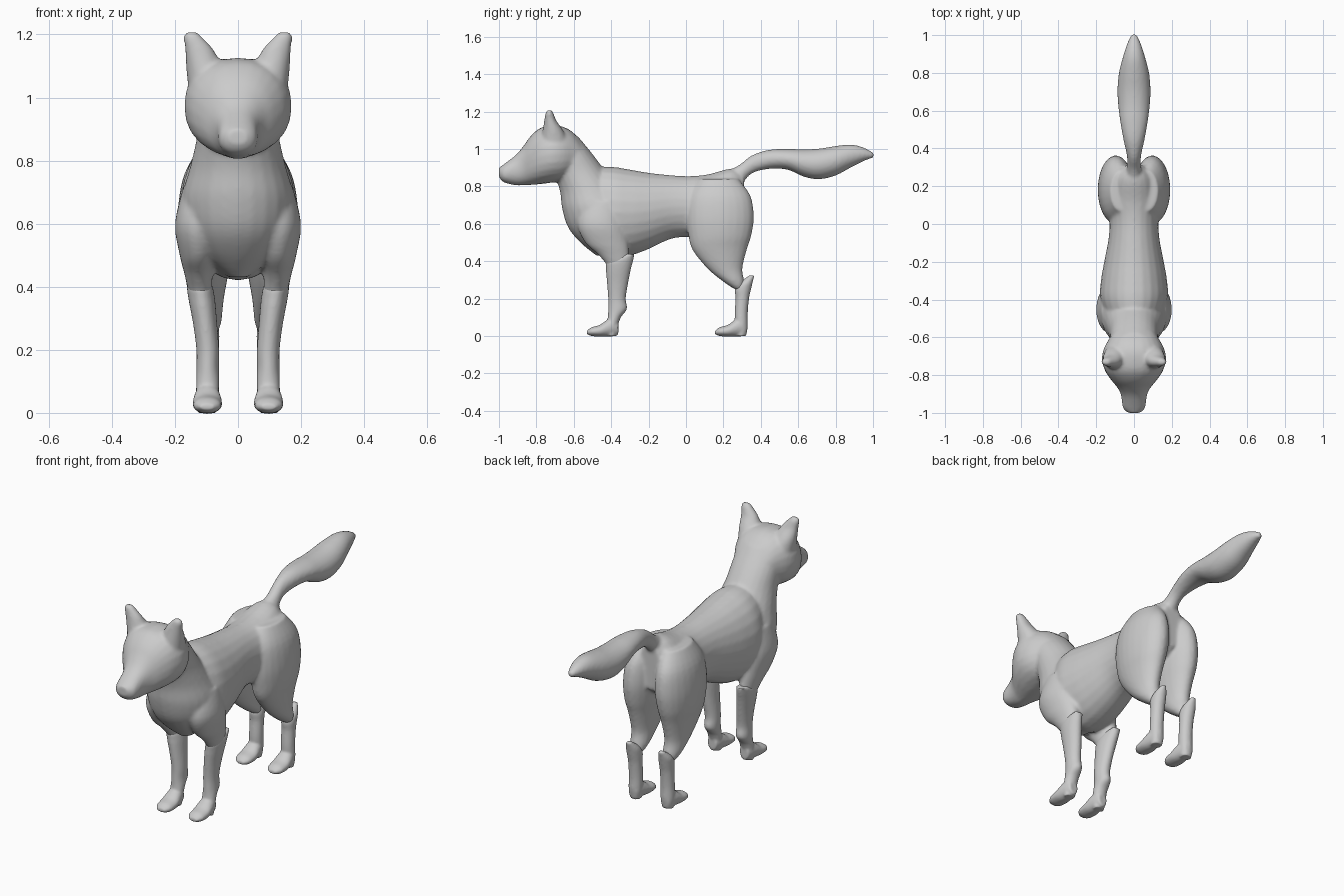
import bpy, bmesh, math

fur = bpy.data.materials.new("grey fur")
fur.diffuse_color = (0.6, 0.6, 0.6, 1)


def spline(rows, steps=4):
    """Smooth a list of section rows with a Catmull-Rom curve."""
    out = []
    for i in range(len(rows) - 1):
        p0, p1, p2 = rows[max(i - 1, 0)], rows[i], rows[i + 1]
        p3 = rows[min(i + 2, len(rows) - 1)]
        for s in range(steps):
            t = s / steps
            out.append([0.5 * (2 * b + (c - a) * t + (2 * a - 5 * b + 4 * c - d) * t * t
                               + (3 * b - a - 3 * c + d) * t ** 3)
                        for a, b, c, d in zip(p0, p1, p2, p3)])
    return out + [list(rows[-1])]


def loft(bm, axis, rows, side=1, n=24, power=1.0):
    """Oval sections along y or z; row = (position, low, high, x centre, half width)."""
    rings = []
    for t, lo, hi, xc, hw in spline(rows):
        ring = []
        for k in range(n):
            a = 2 * math.pi * k / n
            c, s = math.cos(a), math.sin(a)
            x = side * (xc + hw * math.copysign(abs(c) ** power, c))
            v = (lo + hi) / 2 + (hi - lo) / 2 * math.copysign(abs(s) ** power, s)
            ring.append(bm.verts.new((x, t, v) if axis == 'y' else (x, v, t)))
        rings.append(ring)
    for a, b in zip(rings, rings[1:]):
        for k in range(n):
            j = (k + 1) % n
            bm.faces.new((a[k], a[j], b[j], b[k]))
    bm.faces.new(rings[0][::-1])
    bm.faces.new(rings[-1])


def finish(name, bm, voxel, smooth):
    """Fuse overlapping lofts into one smooth skin."""
    bmesh.ops.recalc_face_normals(bm, faces=bm.faces[:])
    me = bpy.data.meshes.new(name)
    bm.to_mesh(me)
    bm.free()
    me.materials.append(fur)
    ob = bpy.data.objects.new(name, me)
    bpy.context.collection.objects.link(ob)
    r = ob.modifiers.new("fuse", 'REMESH')
    r.mode = 'VOXEL'
    r.voxel_size = voxel
    r.use_smooth_shade = True
    s = ob.modifiers.new("soften", 'SMOOTH')
    s.factor = 0.5
    s.iterations = smooth


# ---- body: torso, chest and neck, head, tail, ears, upper legs ----
body = bmesh.new()
loft(body, 'y', [(-.52, .50, .90, 0, .13), (-.40, .425, .905, 0, .178), (-.30, .43, .89, 0, .175),
                 (-.20, .465, .873, 0, .158), (-.08, .52, .86, 0, .135), (.02, .53, .855, 0, .13),
                 (.12, .54, .865, 0, .14), (.24, .57, .895, 0, .115), (.31, .62, .87, 0, .06)])
# chest and neck
loft(body, 'z', [(.43, -.48, -.36, 0, .03), (.50, -.565, -.3, 0, .12), (.58, -.63, -.27, 0, .165),
                 (.68, -.662, -.28, 0, .178), (.78, -.675, -.35, 0, .152), (.88, -.71, -.43, 0, .13),
                 (.98, -.75, -.505, 0, .125), (1.07, -.76, -.58, 0, .11)])
# head with muzzle
loft(body, 'y', [(-1.0, .85, .90, 0, .03), (-.975, .822, .918, 0, .058), (-.91, .806, .968, 0, .068),
                 (-.87, .806, 1.015, 0, .085), (-.83, .808, 1.07, 0, .118), (-.78, .812, 1.112, 0, .152),
                 (-.72, .82, 1.125, 0, .17), (-.66, .83, 1.12, 0, .16), (-.6, .86, 1.085, 0, .127),
                 (-.54, .90, 1.01, 0, .09)], power=.9)
# tail
loft(body, 'y', [(.18, .78, .865, 0, .05), (.28, .80, .912, 0, .04), (.35, .868, .965, 0, .036),
                 (.44, .893, .995, 0, .055), (.54, .89, 1.0, 0, .073), (.63, .852, .998, 0, .084),
                 (.71, .838, 1.002, 0, .088), (.80, .858, 1.016, 0, .08), (.88, .90, 1.024, 0, .06),
                 (.95, .935, 1.008, 0, .038), (1.005, .955, .978, 0, .014)])
for side in (-1, 1):
    # ear
    loft(body, 'z', [(1.0, -.78, -.62, .095, .06), (1.09, -.768, -.652, .106, .058),
                     (1.15, -.758, -.692, .122, .046), (1.19, -.752, -.708, .142, .031),
                     (1.207, -.745, -.718, .147, .02)], side)
    # thigh
    loft(body, 'z', [(.25, .26, .31, .095, .03), (.29, .20, .312, .098, .046), (.36, .115, .302, .1, .055),
                     (.46, .035, .325, .1, .073), (.54, .012, .35, .1, .088), (.64, .0, .363, .096, .095),
                     (.75, .015, .345, .09, .083), (.84, .07, .28, .07, .055)], side)
    # shoulder and upper front leg
    loft(body, 'z', [(.35, -.415, -.315, .115, .03), (.39, -.432, -.305, .12, .038),
                     (.44, -.475, -.305, .125, .045), (.50, -.54, -.31, .125, .06),
                     (.60, -.58, -.33, .125, .075), (.72, -.55, -.35, .115, .058)], side)
finish("body", body, .009, 6)

# ---- lower legs with pointed elbows and hocks, and paws ----
fore = [(.0, -.42, -.375, .097, .03), (.05, -.425, -.365, .097, .036), (.10, -.418, -.348, .096, .036),
        (.145, -.416, -.316, .096, .036), (.20, -.416, -.322, .096, .036), (.28, -.422, -.31, .104, .038),
        (.36, -.428, -.294, .115, .042), (.405, -.42, -.282, .122, .04), (.438, -.325, -.276, .126, .028)]
hind = [(.0, .265, .322, .097, .03), (.05, .262, .33, .097, .036), (.12, .26, .33, .096, .036),
        (.20, .265, .337, .096, .036), (.25, .262, .348, .097, .038), (.285, .285, .356, .098, .034),
        (.325, .34, .366, .098, .014)]
paw = [(-.53, .01, .028, .097, .022), (-.505, 0, .047, .097, .042), (-.46, -.003, .06, .097, .047),
       (-.425, -.003, .085, .097, .044), (-.39, -.002, .10, .097, .037), (-.362, .006, .08, .097, .025)]
for name, leg, shift in (("front_legs", fore, 0), ("hind_legs", hind, .685)):
    bm = bmesh.new()
    for side in (-1, 1):
        loft(bm, 'z', leg, side)
        loft(bm, 'y', [(r[0] + shift, *r[1:]) for r in paw], side)
    finish(name, bm, .006, 4)
